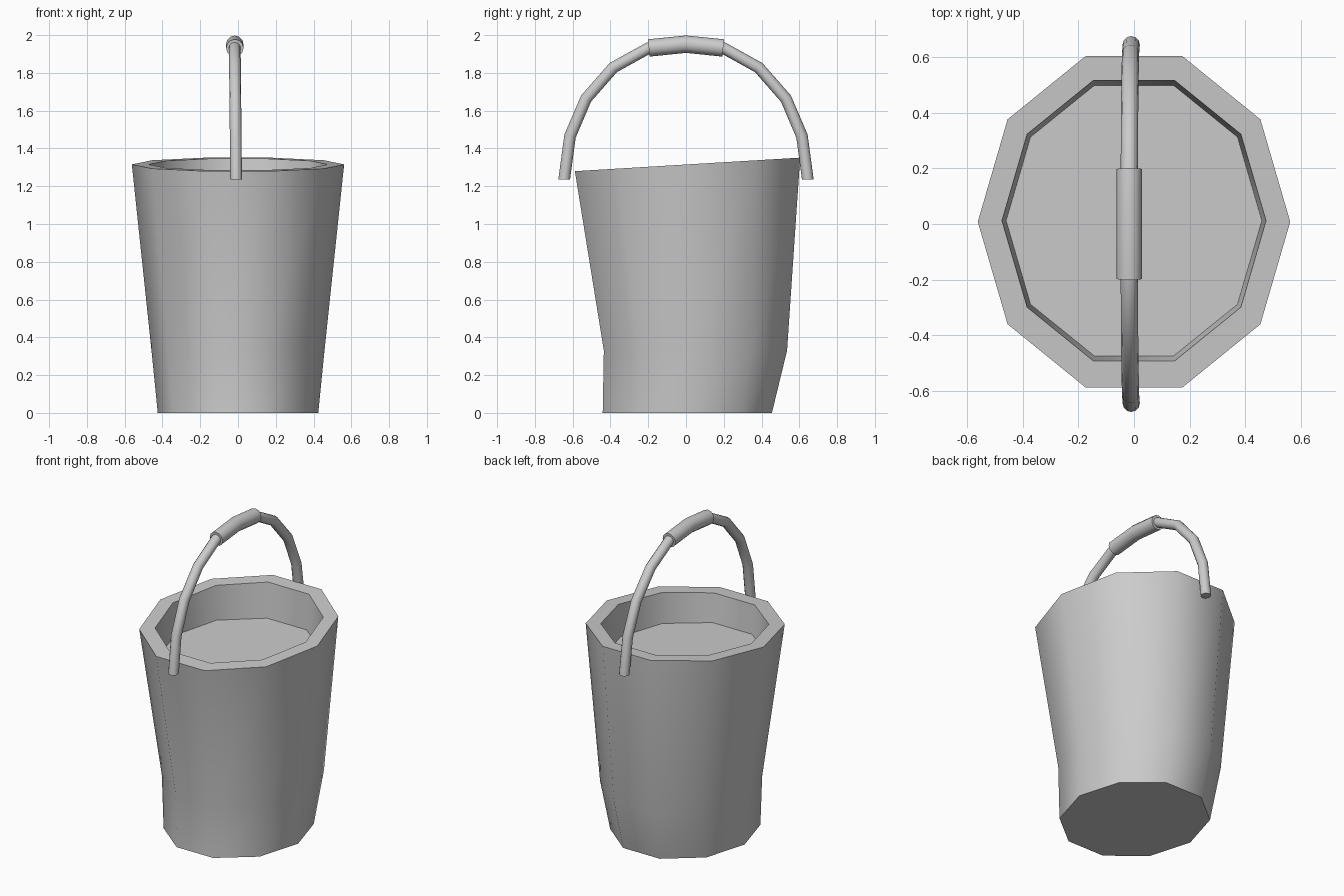
import bpy, bmesh, math
from mathutils import Vector

cube = bpy.data.objects.get("Cube")
if cube:
    bpy.data.objects.remove(cube, do_unlink=True)

grey = bpy.data.materials.new("plain grey")
grey.use_nodes = True
grey.diffuse_color = (0.6, 0.6, 0.6, 1)
bsdf = next(n for n in grey.node_tree.nodes if n.type == "BSDF_PRINCIPLED")
bsdf.inputs["Base Color"].default_value = (0.6, 0.6, 0.6, 1)


def loft(name, rings):
    """Skin a list of equal rings and close both ends."""
    bm = bmesh.new()
    loops = [[bm.verts.new(p) for p in ring] for ring in rings]
    for a, b in zip(loops, loops[1:]):
        for i in range(len(a)):
            j = (i + 1) % len(a)
            bm.faces.new((a[i], a[j], b[j], b[i]))
    bm.faces.new(loops[0][::-1])
    bm.faces.new(loops[-1])
    bmesh.ops.recalc_face_normals(bm, faces=bm.faces)
    mesh = bpy.data.meshes.new(name)
    bm.to_mesh(mesh)
    bm.free()
    mesh.materials.append(grey)
    obj = bpy.data.objects.new(name, mesh)
    bpy.context.collection.objects.link(obj)
    bpy.ops.object.select_all(action="DESELECT")
    obj.select_set(True)
    bpy.context.view_layer.objects.active = obj
    bpy.ops.object.shade_smooth_by_angle(angle=math.radians(50))
    return obj


def oval(rx, ry, cy, z, tilt=0.0, sides=10):
    ring = []
    for i in range(sides):
        a = math.tau * i / sides
        y = cy + ry * math.sin(a)
        ring.append(Vector((rx * math.cos(a), y, z + tilt * y)))
    return ring


def tube(name, path, radius, end_normal=None, sides=12):
    """Mitred round tube along a path in the side plane."""
    rings = []
    last = len(path) - 1
    for k, p in enumerate(path):
        t_in = (p - path[max(k - 1, 0)]).normalized()
        t_out = (path[min(k + 1, last)] - p).normalized()
        t = (t_in + t_out).normalized()
        n = Vector((0, -t.z, t.y))
        if k in (0, last) and end_normal:
            n = Vector((0, math.copysign(1, n.y), 0))
        rings.append([p + radius * (n * math.cos(a) + Vector((math.sin(a), 0, 0)))
                      for a in (math.tau * i / sides for i in range(sides))])
    return loft(name, rings)


# Bucket: outer wall, sloping rim, inner wall and the filled surface inside
loft("bucket", [
    oval(0.425, 0.471, 0.007, 0),
    oval(0.458, 0.51, 0.05, 0.33),
    oval(0.562, 0.627, 0.008, 1.315, 0.06),
    oval(0.475, 0.53, 0.012, 1.315, 0.06),
    oval(0.46, 0.512, 0.012, 1.11, 0.02),
])

# Handle: mirrored arch, leaning slightly sideways
half = [(0.645, 1.235), (0.614, 1.465), (0.529, 1.664), (0.385, 1.828), (0.197, 1.932)]
arch = half + [(0, 1.952)] + [(-y, z) for y, z in reversed(half)]
path = [Vector((-0.01 - 0.01 * (z - 1.235), y, z)) for y, z in arch]
tube("handle", path, 0.031, end_normal=True)

# Grip: thicker sleeve over the top of the arch
tube("grip", path[4:7], 0.046)
